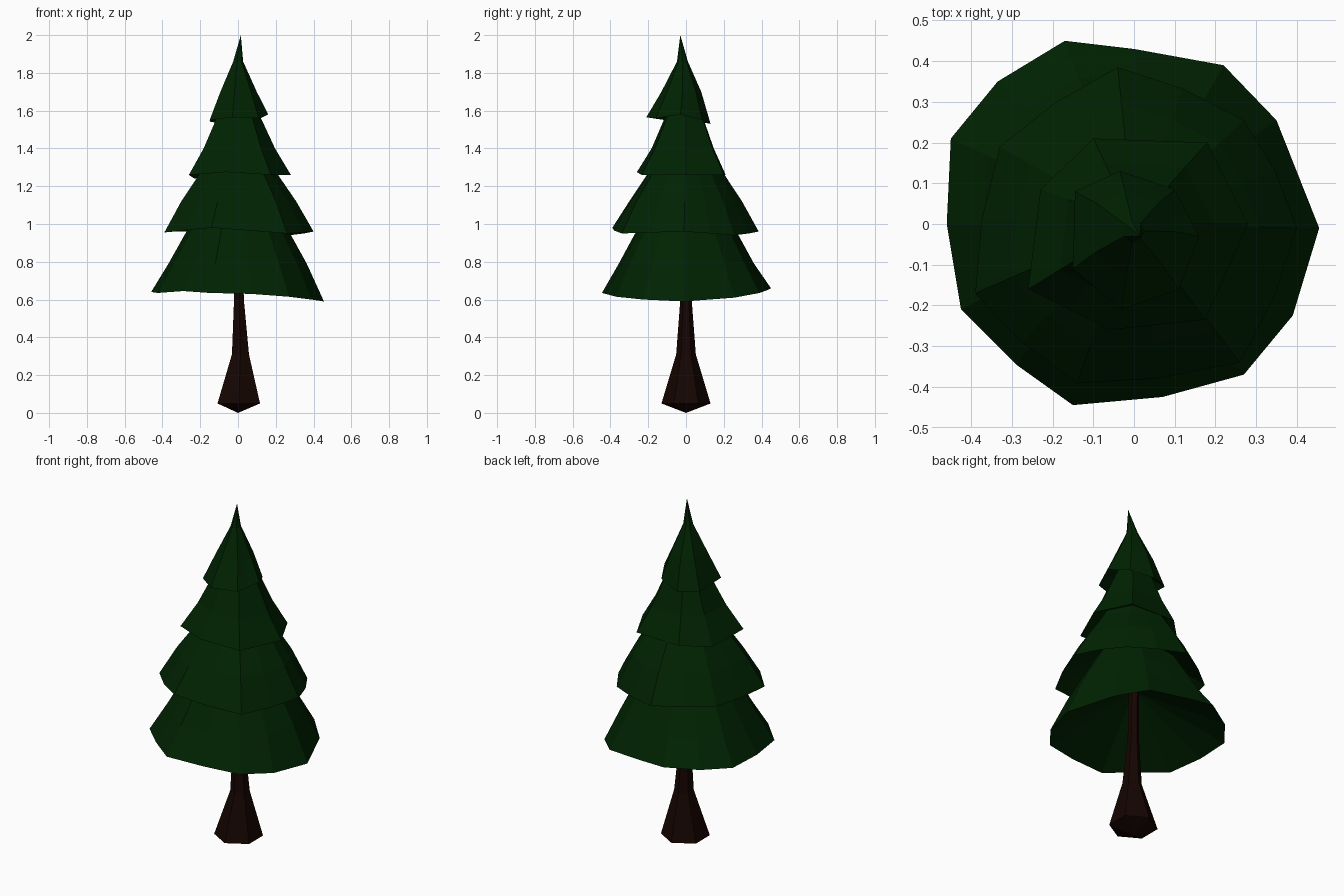
import bpy, bmesh, math
from mathutils import Vector

if "Cube" in bpy.data.objects:
    bpy.data.objects.remove(bpy.data.objects["Cube"])


def material(name, rgb):
    m = bpy.data.materials.new(name)
    m.diffuse_color = (*rgb, 1)
    m.use_nodes = True
    m.node_tree.nodes["Principled BSDF"].inputs["Base Color"].default_value = m.diffuse_color
    return m


def loft(name, rings, mat, start=None, end=None):
    """Skin a list of equal-length rings, with optional end points."""
    bm = bmesh.new()
    vr = [[bm.verts.new(p) for p in r] for r in rings]
    n = len(vr[0])
    for a, b in zip(vr, vr[1:]):
        for i in range(n):
            j = (i + 1) % n
            bm.faces.new((a[i], a[j], b[j], b[i]))
    for point, ring in ((start, vr[0]), (end, vr[-1])):
        if point:
            tip = bm.verts.new(point)
            for i in range(n):
                a, b = ring[i], ring[(i + 1) % n]
                bm.faces.new((b, a, tip) if ring is vr[0] else (a, b, tip))
    me = bpy.data.meshes.new(name)
    bm.to_mesh(me)
    bm.free()
    me.materials.append(mat)
    ob = bpy.data.objects.new(name, me)
    bpy.context.collection.objects.link(ob)
    return ob


def with_mids(corners, bulge):
    """Seven branch corners with a slightly bulged point between each pair."""
    pts = []
    for i, c in enumerate(corners):
        a, b = Vector(c), Vector(corners[(i + 1) % len(corners)])
        m = (a + b) / 2
        pts += [a, Vector((m.x * bulge, m.y * bulge, m.z))]
    return pts


def scaled(pts, s, z, cx=0, cy=0):
    return [Vector((cx + p.x * s, cy + p.y * s, z)) for p in pts]


green = material("needles", (0.0, 0.0165, 0.0005))
brown = material("bark", (0.0075, 0.0015, 0.0))

# Branch tiers: counter-clockwise rim, outer rings (scale, z), tip, underside peak
skirt = [Vector(p) for p in (
    (.455, -.01, .59), (.35, .255, .61), (.22, .39, .635), (0, .43, .65),
    (-.17, .45, .66), (-.335, .35, .65), (-.45, .21, .64), (-.46, 0, .64),
    (-.425, -.21, .635), (-.29, -.345, .645), (-.15, -.445, .635),
    (.07, -.425, .63), (.27, -.37, .615), (.39, -.225, .60))]
lower = with_mids(((.40, -.01, .96), (.27, .255, .94), (-.04, .385, .96), (-.33, .19, .96),
                   (-.39, -.17, .955), (-.14, -.39, .98), (.26, -.34, .95)), 1.04)
upper = with_mids(((.28, 0, 1.26), (.18, .2, 1.26), (-.10, .21, 1.26), (-.23, .085, 1.24),
                   (-.26, -.16, 1.26), (-.06, -.26, 1.275), (.175, -.235, 1.26)), 1)
crown = with_mids(((.16, -.03, 1.58), (.10, .085, 1.55), (-.035, .13, 1.53), (-.145, .08, 1.54),
                   (-.15, -.11, 1.55), (-.03, -.21, 1.565), (.11, -.16, 1.56)), 1)
tiers = [
    ("skirt_tier", skirt, ((.80, .79), (.63, .93)), (0, 0, 1.42), .88),
    ("lower_tier", lower, ((.77, 1.12), (.53, 1.26)), (0, 0, 1.65), 1.18),
    ("upper_tier", upper, ((.70, 1.40), (.46, 1.545)), (0, -.02, 1.80), 1.40),
    ("crown_tier", crown, ((.62, 1.70), (.17, 1.86)), (.015, -.03, 2.0), 1.64),
]
for name, edge, levels, tip, peak in tiers:
    outer = [scaled(edge, s, z, 0, -.012 if s < .2 else 0) for s, z in levels]
    loft(name, [edge] + outer, green, start=(0, 0, peak), end=tip)

# Trunk with a flared foot
unit = [Vector((math.cos(a), math.sin(a), 0))
        for a in (math.tau * i / 6 - math.pi / 2 for i in range(6))]
trunk = [scaled(unit, r, z, cx) for r, z, cx in
         ((.13, .05, .004), (.052, .31, .013), (.03, .60, .005), (.028, .95, 0))]
loft("trunk", trunk, brown, start=(0, 0, 0), end=(0, 0, 1.0))
